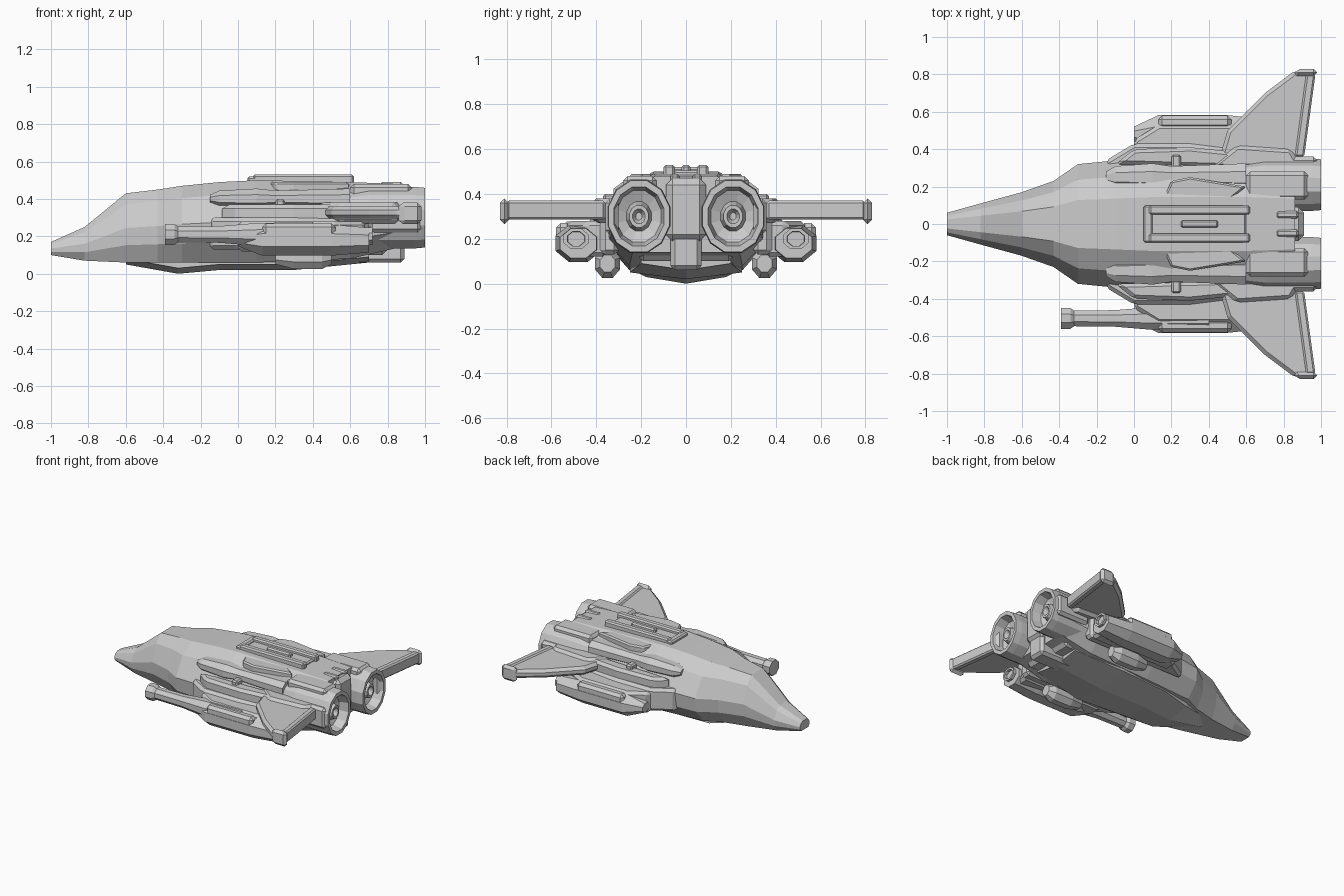
import bpy
import bmesh
from math import cos, sin, tau

default_cube = bpy.data.objects.get("Cube")
if default_cube:
    bpy.data.objects.remove(default_cube, do_unlink=True)

hull_grey = bpy.data.materials.new("hull grey")
hull_grey.use_nodes = True
hull_grey.diffuse_color = (.6, .6, .6, 1)
shader = hull_grey.node_tree.nodes["Principled BSDF"]
shader.inputs["Base Color"].default_value = hull_grey.diffuse_color


def loft(name, rings, mirror=False, bevel=0):
    """Skin closed rings of points and cap both ends."""
    bm = bmesh.new()
    loops = [[bm.verts.new(point) for point in ring] for ring in rings]
    for first, second in zip(loops, loops[1:]):
        for i in range(len(first)):
            bm.faces.new((first[i - 1], first[i], second[i], second[i - 1]))
    bm.faces.new(loops[0])
    bm.faces.new(loops[-1])
    bmesh.ops.recalc_face_normals(bm, faces=bm.faces)
    mesh = bpy.data.meshes.new(name)
    bm.to_mesh(mesh)
    bm.free()
    mesh.materials.append(hull_grey)
    part = bpy.data.objects.new(name, mesh)
    bpy.context.collection.objects.link(part)
    if bevel:
        edge = part.modifiers.new("Bevel", 'BEVEL')
        edge.width = bevel
        edge.segments = 1
    if mirror:
        twin = part.modifiers.new("Mirror", 'MIRROR')
        twin.use_axis = (False, True, False)
        twin.use_mirror_merge = False


def tube(name, centre, size, stations, sides=8, mirror=False):
    """Straight faceted tube along the ship: stations are (x, scale)."""
    angles = [tau * (i + .5) / sides for i in range(sides)]
    (y, z), (width, height) = centre, size
    rings = [[(x, y + width * scale * cos(a), z + height * scale * sin(a)) for a in angles]
             for x, scale in stations]
    loft(name, rings, mirror)


def slab(name, outline, z, mirror=False, bevel=.01):
    """Plan outline raised between two heights."""
    loft(name, [[(x, y, level) for x, y in outline] for level in z], mirror, bevel)


def box(name, x, y, z, mirror=False, bevel=.01):
    (front, back), (inner, outer) = x, y
    slab(name, [(front, inner), (back, inner), (back, outer), (front, outer)], z, mirror, bevel)


def hull_section(x, width, top, bottom):
    """Ten-sided hull slice: narrow deck, sloped shoulders, upright sides and tucked belly."""
    height = top - bottom
    half = [(width * across, bottom + height * up)
            for across, up in ((.4, 1), (.74, .84), (1, .5), (.97, .25), (.7, 0))]
    return [(x, y, z) for y, z in half] + [(x, -y, z) for y, z in reversed(half)]


# Fuselage: x, half width, top, bottom
fuselage = [(-1, .06, .17, .1), (-.82, .11, .25, .07), (-.6, .17, .43, .06), (-.43, .23, .45, .06),
            (-.3, .32, .47, .06), (-.1, .34, .49, .06), (.1, .36, .5, .06), (.6, .36, .49, .08),
            (.86, .34, .48, .14)]
loft("fuselage", [hull_section(*station) for station in fuselage])


# Shallow pointed keel plate under the belly
def keel_section(x, width, bottom):
    edge = bottom + .03
    return [(x, -width, .12), (x, -width, edge), (x, 0, bottom), (x, width, edge), (x, width, .12)]


loft("keel", [keel_section(*station) for station in
              ((-.6, .08, .05), (-.32, .18, 0), (-.1, .22, .02), (.3, .25, .02), (.7, .2, .06))])

# Intake flanks and shoulder fairings
slab("intake_flank", [(-.15, .3), (-.15, .34), (0, .43), (.3, .43), (.7, .38), (.7, .3)], (.13, .3),
     mirror=True, bevel=.03)
slab("intake_lip", [(-.1, .32), (0, .4), (.3, .41), (.6, .38), (.6, .3)], (.2, .37),
     mirror=True, bevel=.02)
tube("shoulder_fairing", (.25, .4), (.08, .06), [(-.15, .4), (-.1, .8), (.1, 1), (.2, .8), (.6, 1)],
     mirror=True)
slab("upper_panel", [(.15, .12), (.5, .12), (.6, .2), (.3, .25), (.2, .23)], (.4, .49), mirror=True)
box("shoulder_latch", x=(.2, .25), y=(.3, .37), z=(.3, .4), mirror=True)

# Side pods under the wings, with hollow rear vents
tube("side_pod", (.48, .18), (.11, .09), [(0, .4), (.13, 1), (.5, 1), (.7, .8)], mirror=True)
box("pod_top_rail", x=(.13, .52), y=(.51, .58), z=(.14, .27), mirror=True, bevel=.02)
slab("pod_bridge", [(0, .35), (0, .45), (.13, .53), (.52, .53), (.68, .45), (.68, .35)], (.12, .28),
     mirror=True, bevel=.02)
tube("pod_vent", (.49, .2), (.06, .05), [(.6, 1), (.72, 1), (.72, .7), (.65, .6)], mirror=True)

# Long gun on the right pod only
tube("gun_barrel", (-.505, .21), (.06, .06),
     [(-.39, 1), (-.34, 1), (-.32, .75), (-.1, .8), (.1, 1.1), (.4, 1.2)])

# Swept wings with tip rails and trailing edge beams
slab("wing", [(.45, .33), (.5, .5), (.53, .53), (.6, .6), (.7, .7), (.86, .82), (.96, .82),
              (.9, .5), (.88, .3)], (.295, .36), mirror=True, bevel=.02)
slab("wing_tip", [(.85, .79), (.87, .83), (.98, .83), (.98, .79)], (.265, .38), mirror=True, bevel=.02)
slab("trailing_beam", [(.92, .8), (.97, .8), (.91, .36), (.86, .36)], (.285, .37), mirror=True)
slab("wing_root", [(.4, .3), (.55, .42), (.84, .4), (.9, .3)], (.27, .38), mirror=True, bevel=.02)

# Twin engines: casing, rim, deep nozzle and central plug
tube("engine", (.21, .3), (.145, .17),
     [(.5, .8), (.7, 1), (.95, 1), (1, .97), (1, .8), (.93, .7), (.91, .4), (.97, .3),
      (.97, .2), (.94, .1)], sides=12, mirror=True)
box("engine_saddle", x=(.6, .93), y=(.13, .28), z=(.4, .48), mirror=True, bevel=.02)
box("engine_clamp", x=(.7, .98), y=(.3, .36), z=(.22, .38), mirror=True, bevel=.02)

# Centre tail block, tail skid and belly bridge
box("tail_block", x=(.6, .91), y=(-.09, .09), z=(.19, .47), bevel=.03)
box("tail_ridge", x=(.76, .88), y=(.03, .07), z=(.4, .49), mirror=True)
box("tail_skid", x=(.6, .89), y=(-.07, .07), z=(.06, .22), bevel=.02)
box("belly_bridge", x=(.5, .8), y=(-.22, .22), z=(.1, .2), bevel=.03)

# Spine rails, cross bracket and centre strip
box("spine_base", x=(.06, .6), y=(-.06, .06), z=(.4, .505))
box("spine_rail", x=(.08, .62), y=(.05, .1), z=(.4, .53), mirror=True)
box("spine_bracket", x=(.05, .1), y=(-.1, .1), z=(.4, .52))
box("spine_strip", x=(.25, .45), y=(-.02, .02), z=(.4, .53))

# Ventral fins hanging from the flanks
tube("ventral_fin", (.35, .09), (.06, .07), [(.2, .6), (.3, 1), (.45, 1), (.5, .6)], mirror=True)
